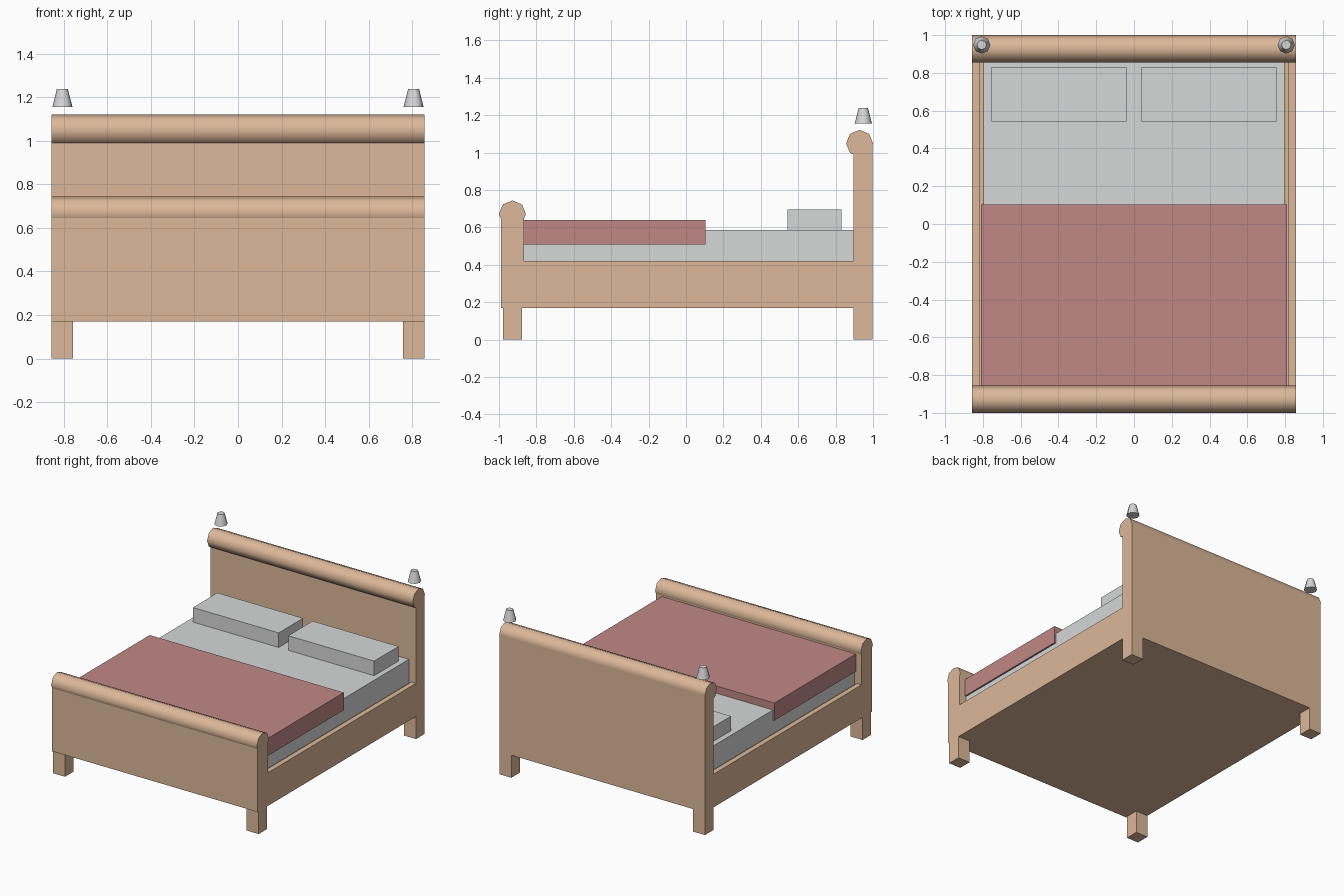
import bpy, bmesh, math
from mathutils import Matrix

if "Cube" in bpy.data.objects:
    bpy.data.objects.remove(bpy.data.objects["Cube"])


def material(name, rgb):
    m = bpy.data.materials.new(name)
    m.diffuse_color = (*rgb, 1.0)
    m.use_nodes = True
    m.node_tree.nodes["Principled BSDF"].inputs["Base Color"].default_value = m.diffuse_color
    return m


WOOD = material("light wood", (0.72, 0.48, 0.32))
LINEN = material("pale linen", (0.67, 0.69, 0.68))
ROSE = material("dusty rose", (0.53, 0.25, 0.24))
METAL = material("silver grey", (0.68, 0.68, 0.68))


def finish(name, bm, mat):
    mesh = bpy.data.meshes.new(name)
    bm.to_mesh(mesh)
    bm.free()
    mesh.materials.append(mat)
    ob = bpy.data.objects.new(name, mesh)
    bpy.context.collection.objects.link(ob)
    return ob


def box(name, x, y, z, mat):
    """Box from (min, max) pairs on each axis."""
    bm = bmesh.new()
    bmesh.ops.create_cube(bm, size=1)
    for v in bm.verts:
        for i, (lo, hi) in enumerate((x, y, z)):
            v.co[i] = lo if v.co[i] < 0 else hi
    return finish(name, bm, mat)


def cone(name, r1, r2, depth, matrix, mat):
    """Eight-sided cone or cylinder with soft sides and sharp ends."""
    bm = bmesh.new()
    bmesh.ops.create_cone(bm, cap_ends=True, segments=8, radius1=r1, radius2=r2,
                          depth=depth, matrix=matrix)
    ob = finish(name, bm, mat)
    bpy.ops.object.select_all(action='DESELECT')
    ob.select_set(True)
    bpy.context.view_layer.objects.active = ob
    bpy.ops.object.shade_smooth_by_angle(angle=math.radians(50))
    return ob


W = 0.857        # half width of the bed
BASE = 0.17      # underside of the frame

# Head and foot panels with rolled tops
for name, y, roll_y, roll_z in (("headboard", (0.895, 0.998), 0.928, 1.049),
                                ("footboard", (-0.989, -0.865), -0.928, 0.672)):
    box(name, (-W, W), y, (BASE, roll_z), WOOD)
    cone(name + "_roll", 0.072, 0.072, 2 * W,
         Matrix.Translation((0, roll_y, roll_z)) @ Matrix.Rotation(math.pi / 2, 4, 'Y'), WOOD)

# Bed base, between the rails
box("bed_base", (-0.818, 0.818), (-0.865, 0.895), (BASE, 0.405), WOOD)

# Parts mirrored left and right
for side, s in (("left", -1), ("right", 1)):
    def span(a, b):
        return tuple(sorted((s * a, s * b)))
    box(side + "_rail", span(0.818, W), (-0.865, 0.895), (BASE, 0.42), WOOD)
    box(side + "_front_leg", span(0.757, W), (-0.978, -0.877), (0, BASE), WOOD)
    box(side + "_back_leg", span(0.757, W), (0.895, 0.998), (0, BASE), WOOD)
    box(side + "_pillow", span(0.04, 0.755), (0.542, 0.832), (0.58, 0.695), LINEN)
    cone(side + "_finial", 0.046, 0.025, 0.082,
         Matrix.Translation((s * 0.806, 0.948, 1.197)), METAL)

# Bedding
box("mattress", (-0.797, 0.797), (-0.865, 0.895), (0.405, 0.585), LINEN)
box("blanket", (-0.809, 0.809), (-0.865, 0.104), (0.508, 0.64), ROSE)
